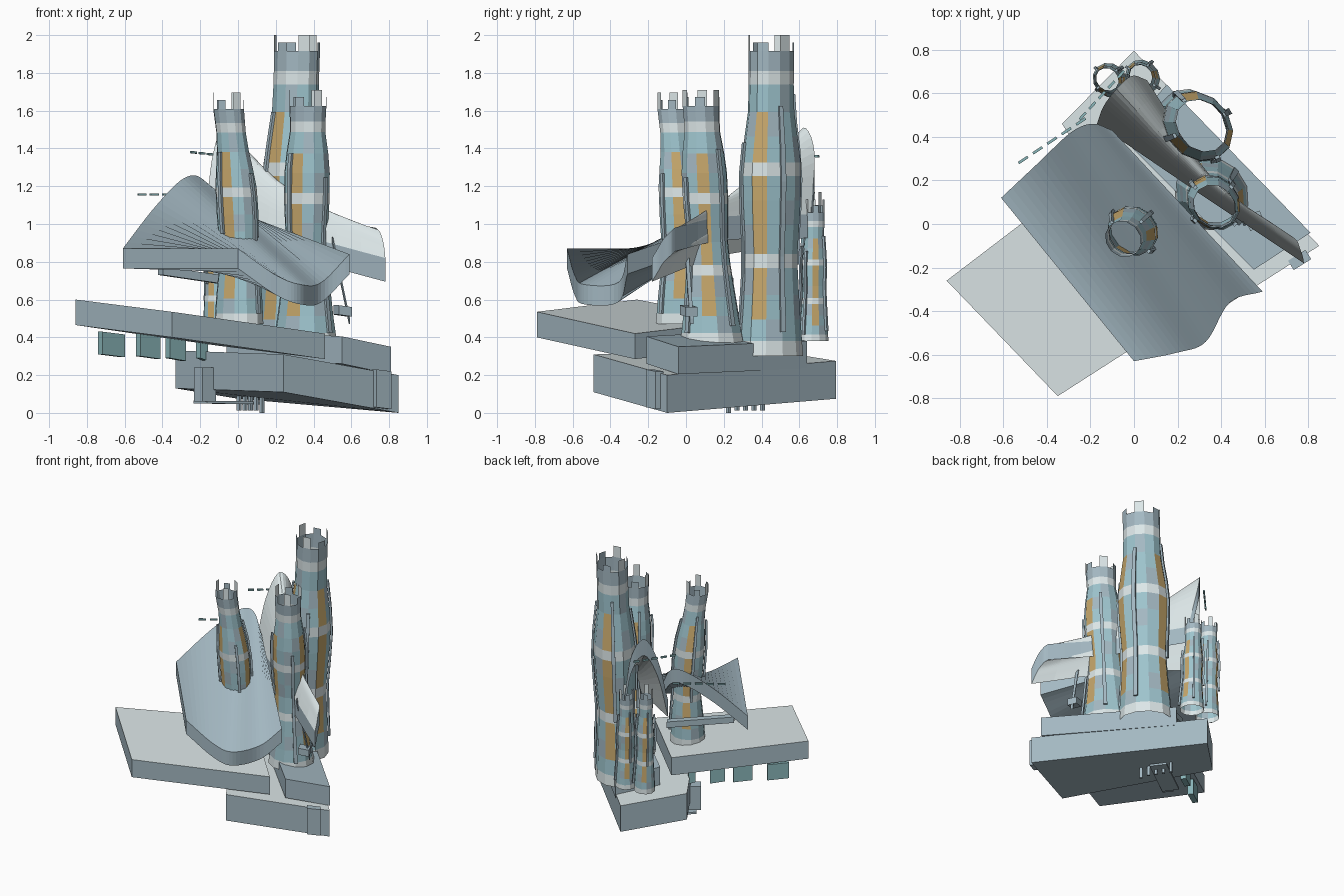
import bpy, bmesh, math
from mathutils import Vector

if "Cube" in bpy.data.objects:
    bpy.data.objects.remove(bpy.data.objects["Cube"])


def material(name, r, g, b):
    m = bpy.data.materials.new(name)
    m.diffuse_color = (r, g, b, 1)
    m.use_nodes = True
    m.node_tree.nodes["Principled BSDF"].inputs["Base Color"].default_value = m.diffuse_color
    return m


STEEL = material("blue_grey", 0.37, 0.48, 0.54)
LIGHT = material("pale_panel", 0.72, 0.80, 0.81)
TEAL = material("teal_glass", 0.34, 0.55, 0.61)
DEEP = material("deep_teal", 0.25, 0.46, 0.48)
OCHRE = material("ochre", 0.57, 0.39, 0.15)


def finish(bm, name, mats, normals=True):
    if normals:
        bmesh.ops.recalc_face_normals(bm, faces=bm.faces)
    me = bpy.data.meshes.new(name)
    bm.to_mesh(me)
    bm.free()
    for m in mats:
        me.materials.append(m)
    ob = bpy.data.objects.new(name, me)
    bpy.context.collection.objects.link(ob)
    return ob


def slab(name, corners, thick, top=STEEL):
    """Sloping slab: top corners (x, y, z), vertical sides."""
    bm = bmesh.new()
    n = len(corners)
    up = [bm.verts.new(c) for c in corners]
    lo = [bm.verts.new((x, y, z - thick)) for x, y, z in corners]
    bm.faces.new(up).material_index = 1
    bm.faces.new(lo[::-1])
    for i in range(n):
        bm.faces.new((up[i], lo[i], lo[(i + 1) % n], up[(i + 1) % n]))
    return finish(bm, name, [STEEL, top])


def bar(name, a, b, width, height, mat=STEEL):
    """Upright-sided plank between the bottom points a and b."""
    a, b = Vector(a), Vector(b)
    d = b - a
    s = Vector((-d.y, d.x, 0)).normalized() * width / 2
    h = Vector((0, 0, height))
    ob = slab(name, [tuple(p + h) for p in (a - s, b - s, b + s, a + s)], height, mat)
    ob.data.materials[0] = mat
    return ob


def smooth_path(pts, n):
    """Catmull-Rom samples through pts."""
    p = [Vector(q) for q in pts]
    p = [2 * p[0] - p[1]] + p + [2 * p[-1] - p[-2]]
    out = []
    for i in range(n + 1):
        t = i / n * (len(p) - 3)
        k = min(int(t), len(p) - 4)
        t -= k
        a, b, c, d = p[k:k + 4]
        out.append(0.5 * (2 * b + (c - a) * t + (2 * a - 5 * b + 4 * c - d) * t * t
                          + (3 * b - a - 3 * c + d) * t ** 3))
    return out


def shell(name, profiles, thick, mat, n, steps):
    """Shell lofted through the profile curves, thickened downwards."""
    bm = bmesh.new()
    curves = [smooth_path(p, n) for p in profiles]
    drop = Vector((0, 0, -thick))
    rows = [smooth_path(r, steps) for r in zip(*curves)]
    up, lo = [[[bm.verts.new(p + o) for p in r] for r in rows] for o in (Vector(), drop)]
    for i in range(n):
        for j in range(steps):
            for g in (up, lo):
                bm.faces.new((g[i][j], g[i + 1][j], g[i + 1][j + 1], g[i][j + 1]))
        for j in (0, steps):
            bm.faces.new((up[i][j], up[i + 1][j], lo[i + 1][j], lo[i][j])).material_index = 1
    for j in range(steps):
        for i in (0, n):
            bm.faces.new((up[i][j], up[i][j + 1], lo[i][j + 1], lo[i][j])).material_index = 1
    return finish(bm, name, [mat, STEEL])


def interp(table, f):
    for (f0, r0), (f1, r1) in zip(table, table[1:]):
        if f <= f1:
            return r0 + (r1 - r0) * (f - f0) / (f1 - f0)
    return table[-1][1]


def tower(name, base, top, prof, crenel, turn=0.0, squash=.88, bow=0.0, sides=12):
    """Open bulging oval tube with pale bands, ochre columns, battlements and ribs."""
    base, top = Vector(base), Vector(top)
    u = Vector((1, 1, 0)).normalized()
    v = Vector((-1, 1, 0)).normalized()

    def at(f, k, off=0.0):
        a = turn + 2 * math.pi * k / sides - math.pi / 4
        r = interp(prof, f)
        c = base.lerp(top, f) + u * bow * math.sin(math.pi * f)
        return c + u * math.cos(a) * (r * squash + off) + v * math.sin(a) * (r + off)

    rows = [0, .05, .12, .2, .29, .335, .43, .51, .59, .635, .72, .8, .89, .935, 1]
    bands = (0, 4, 8, 12)
    bm = bmesh.new()
    rings = [[bm.verts.new(at(f, k - .5)) for k in range(sides)] for f in rows]
    for i in range(len(rows) - 1):
        for k in range(sides):
            q = (k + 1) % sides
            f = bm.faces.new((rings[i][k], rings[i][q], rings[i + 1][q], rings[i + 1][k]))
            if i in bands:
                f.material_index = 1
            elif k % 4 == 0 and 1 < i < 11:
                f.material_index = 2
            elif i > 12 or (k * 5 + i * 3) % 7 < 2:
                f.material_index = 3
    # battlements on alternate sides
    for k in range(0, sides, 2):
        a, b = rings[-1][k], rings[-1][(k + 1) % sides]
        h = Vector((0, 0, crenel * (1 if k % 4 else .55)))
        f = bm.faces.new((a, b, bm.verts.new(b.co + h), bm.verts.new(a.co + h)))
        f.material_index = 1 if k % 4 else 3
    finish(bm, name, [TEAL, LIGHT, OCHRE, STEEL], False)
    # outer ribs that follow the bulge
    bm = bmesh.new()
    for n, k in enumerate((1.5, 4.6, 7.4, 10.5)):
        f0, f1 = ((.08, .82), (.3, .86), (.42, .8), (.05, .7))[n]
        prev = None
        for s in range(7):
            f = f0 + (f1 - f0) * s / 6
            ring = [bm.verts.new(at(f, k + dk, o)) for dk, o in
                    ((-.15, .003), (.15, .003), (.15, .017), (-.15, .017))]
            if prev:
                for i in range(4):
                    j = (i + 1) % 4
                    bm.faces.new((prev[i], prev[j], ring[j], ring[i]))
            if s in (0, 6):
                bm.faces.new(ring)
            prev = ring
    finish(bm, name + "_ribs", [STEEL])


# base slabs
slab("lower_slab", [(.24, -.49, .31), (.85, -.1, .2), (0, .795, .275), (-.33, .46, .33)], .2, LIGHT)
slab("upper_slab", [(-.86, -.26, .60), (-.35, -.79, .535), (.46, -.27, .42),
                    (-.1, .32, .49)], .135, LIGHT)
slab("side_slab", [(.55, -.21, .405), (.81, -.04, .35), (.15, .64, .38), (-.06, .4, .44)], .145)
bar("corner_pier", (.72, -.19, .03), (.8, -.14, .02), .05, .2)
bar("left_pier", (-.21, .12, .06), (-.14, .17, .06), .08, .18)
bar("under_plate", (-.2, .16, .05), (.1, .38, .045), .12, .015)
for i in range(5):
    x, y = i * .03, .4 - i * .045
    z = 0 if i == 4 else .012
    bar(f"foot_{i}", (x, y, z), (x + .012, y + .012, z), .02, .09)

# glazed boxes hanging below the upper slab
for i, (x, y, z, w) in enumerate([(-.67, -.16, .30, .06), (-.475, -.01, .29, .053),
                                  (-.33, .09, .28, .042), (-.19, .2, .28, .02)]):
    bar(f"hanging_window_{i}", (x - w, y - w * .75, z + .01), (x + w, y + w * .75, z - .005),
        .04, .12, DEEP)

# twisting roof and the pale vault
shell("wave_roof",
      [[(-.61, .12, .87), (-.44, .28, 1.09), (-.29, .42, 1.24), (-.19, .46, 1.24), (-.1, .43, 1.1)],
       [(0, -.63, .87), (.2, -.59, .73), (.33, -.54, .68), (.44, -.36, .69), (.59, -.31, .84)]],
      .105, STEEL, 28, 1)
shell("pale_vault",
      [[(-.17, .46, 1.0), (-.14, .54, 1.33), (-.08, .62, 1.51), (-.01, .68, 1.38), (.06, .66, 1.05)],
       [(.27, .16, .95), (.28, .19, 1.06), (.3, .22, 1.14), (.33, .23, 1.14), (.36, .21, 1.04)],
       [(.78, -.18, .82), (.775, -.15, .87), (.765, -.12, .92), (.75, -.08, .96), (.73, -.06, .98)]],
      .125, LIGHT, 20, 8)
bar("roof_beam", (-.41, 0, .73), (0, .23, .67), .05, .045)

# towers
tower("front_tower", (.005, -.03, .47), (-.05, -.07, 1.61),
      [(0, .14), (.15, .13), (.3, .11), (.5, .12), (.65, .118), (.85, .083), (1, .088)],
      .085, bow=.03)
tower("right_tower", (.355, .14, .36), (.37, .08, 1.625),
      [(0, .185), (.12, .16), (.4, .115), (.6, .13), (.75, .13), (.9, .1), (1, .106)], .085)
tower("tall_tower", (.265, .445, .3), (.313, .452, 1.915),
      [(0, .192), (.15, .172), (.32, .155), (.55, .178), (.63, .175), (.82, .13), (1, .132)],
      .085, -.3, .83)
small = [(0, .085), (.2, .075), (.4, .064), (.6, .07), (.8, .055), (1, .058)]
tower("rear_tower_left", (-.11, .66, .38), (-.125, .665, 1.1), small, .07)
tower("rear_tower_right", (.04, .675, .38), (.03, .68, 1.06), small, .07, .2)
bar("right_tower_box", (.52, .0, .52), (.59, .03, .51), .07, .05)
bar("right_tower_strut", (.5, .0, .9), (.59, .03, .47), .02, .03)

# two rows of floating dashes
for name, a, b in (("low_dash", (-.53, .28, 1.15), (-.2, .50, 1.15)),
                   ("high_dash", (-.25, .48, 1.375), (-.03, .72, 1.35))):
    a, b = Vector(a), Vector(b)
    for i in range(5):
        bar(f"{name}_{i}", a.lerp(b, i / 5), a.lerp(b, (i + .65) / 5), .012, .012, DEEP)
